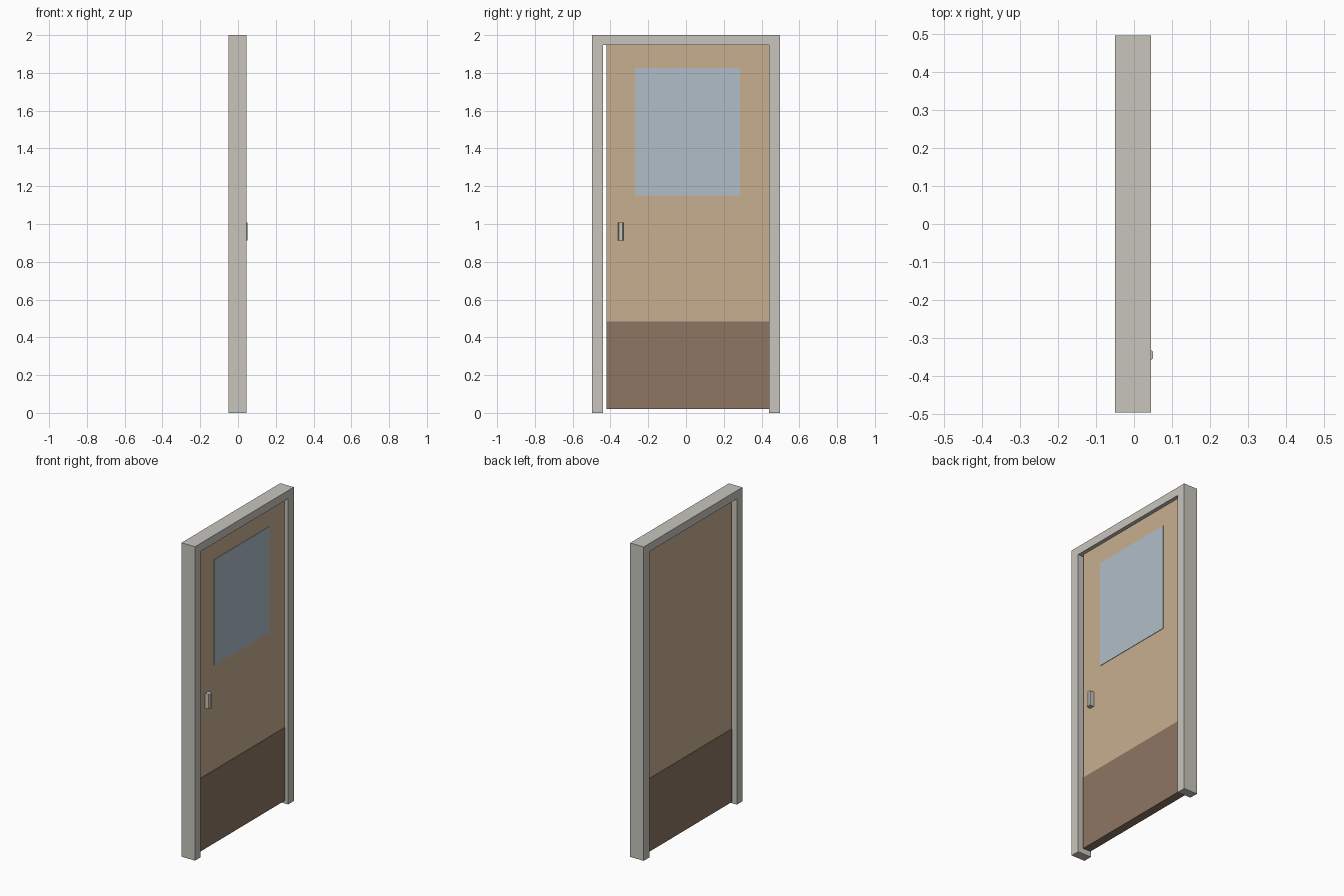
import bpy
import bmesh

if "Cube" in bpy.data.objects:
    bpy.data.objects.remove(bpy.data.objects["Cube"], do_unlink=True)


def linear(v):
    v /= 255
    return v / 12.92 if v <= 0.04045 else ((v + 0.055) / 1.055) ** 2.4


def material(name, r, g, b):
    colour = (linear(r), linear(g), linear(b), 1)
    mat = bpy.data.materials.new(name)
    mat.use_nodes = True
    mat.diffuse_color = colour
    mat.node_tree.nodes["Principled BSDF"].inputs["Base Color"].default_value = colour
    return mat


def prism(name, points, move, mat):
    """Extrude a flat polygon along the given vector."""
    bm = bmesh.new()
    face = bm.faces.new([bm.verts.new(p) for p in points])
    result = bmesh.ops.extrude_face_region(bm, geom=[face], use_keep_orig=True)
    verts = [v for v in result["geom"] if isinstance(v, bmesh.types.BMVert)]
    bmesh.ops.translate(bm, verts=verts, vec=move)
    bmesh.ops.recalc_face_normals(bm, faces=bm.faces)
    mesh = bpy.data.meshes.new(name)
    bm.to_mesh(mesh)
    bm.free()
    mesh.materials.append(mat)
    obj = bpy.data.objects.new(name, mesh)
    bpy.context.collection.objects.link(obj)
    return obj


def box(name, x, y, z, mat):
    corners = [(x[0], y[0], z[0]), (x[0], y[1], z[0]),
               (x[0], y[1], z[1]), (x[0], y[0], z[1])]
    return prism(name, corners, (x[1] - x[0], 0, 0), mat)


frame_grey = material("frame grey", 200, 197, 189)
door_tan = material("door tan", 199, 175, 143)
kick_brown = material("kick plate brown", 141, 118, 98)
glass_blue = material("glass blue", 177, 190, 201)
handle_grey = material("handle grey", 200, 198, 192)

# Door frame: one upside-down U profile
outer, inner, head = 0.497, 0.44, 1.948
x_back, x_front = -0.05, 0.045
outline = [(-outer, 0), (-outer, 2), (outer, 2), (outer, 0),
           (inner, 0), (inner, head), (-inner, head), (-inner, 0)]
prism("door_frame", [(x_back, y, z) for y, z in outline],
      (x_front - x_back, 0, 0), frame_grey)

# Door leaf, hung against one jamb with a gap at the latch side
leaf_back, leaf_front = -0.027, 0.021
leaf_y = (-0.42, inner)
kick_top = 0.485
box("door_leaf", (leaf_back, leaf_front), leaf_y, (kick_top, head), door_tan)

# Kick plate wraps the lower part of the leaf
lip = 0.003
box("kick_plate", (leaf_back - lip, leaf_front + lip), leaf_y,
    (0.02, kick_top), kick_brown)

# Window pane on the handle side only
box("window_pane", (leaf_front, leaf_front + lip), (-0.27, 0.285),
    (1.152, 1.825), glass_blue)

# Pull handle with chamfered front edges
handle_y, half, chamfer, tip = -0.345, 0.015, 0.006, 0.05
section = [(leaf_front, -half), (tip - chamfer, -half), (tip, chamfer - half),
           (tip, half - chamfer), (tip - chamfer, half), (leaf_front, half)]
prism("pull_handle", [(x, handle_y + y, 0.912) for x, y in section],
      (0, 0, 0.096), handle_grey)
